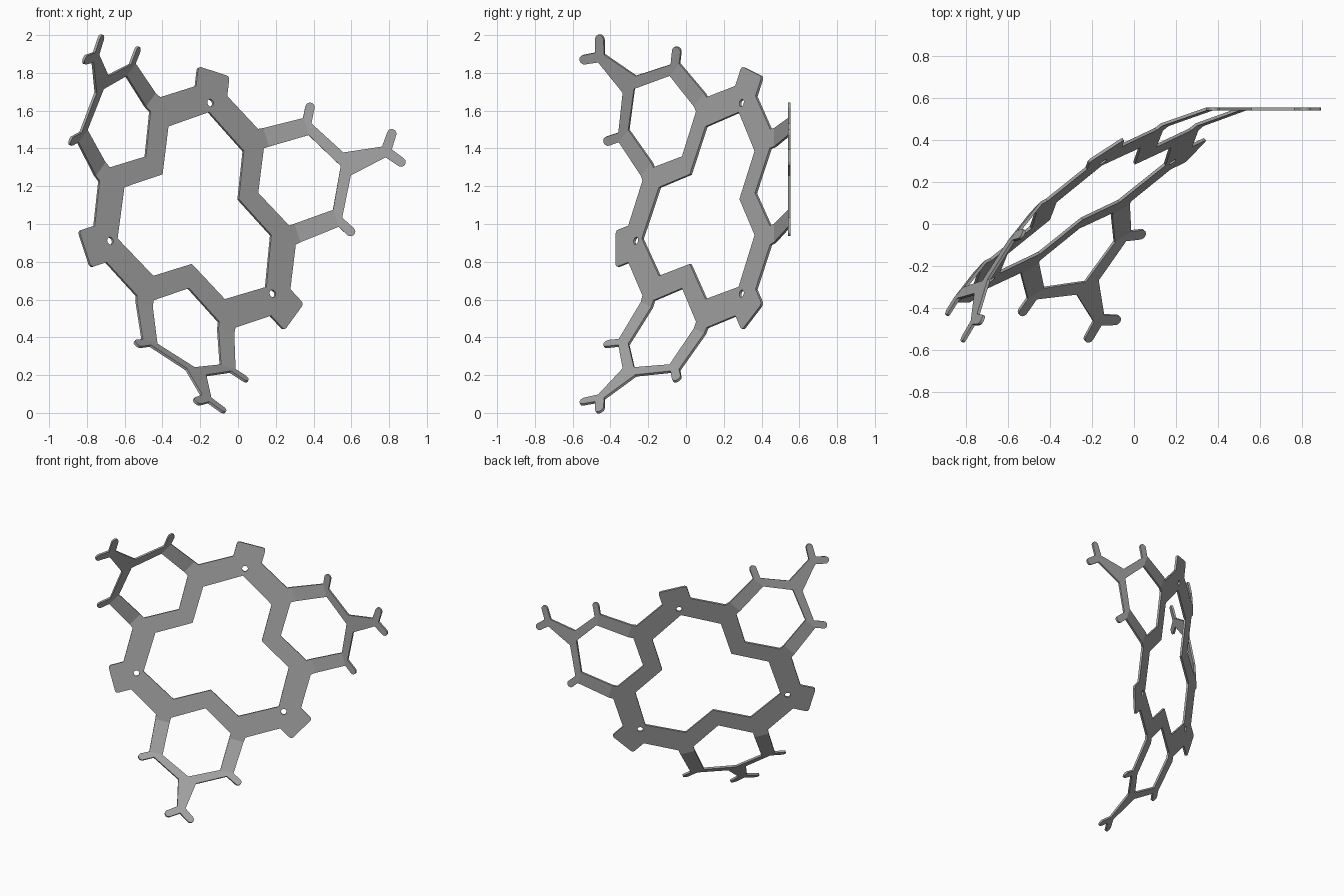
import bpy, bmesh, math
from mathutils import Vector, Matrix

cube = bpy.data.objects.get("Cube")
if cube:
    bpy.data.objects.remove(cube, do_unlink=True)

# Frame of the flat ring: origin, wing direction, side direction, face normal
CENTRE = Vector((-0.217, 0.113, 1.06))
U = Vector((0.755, 0.608, 0.245)).normalized()
V = Vector((-0.3106, 0, 0.9506)).normalized()
N = U.cross(V).normalized()

# Each wing bends twice by the same angle
BEND = math.radians(18.7)
FOLD, STRIP = 0.59, 0.233
THICK = 0.014
FOLD_2 = FOLD * math.cos(2 * BEND) + STRIP * math.cos(BEND)


def ring_point(s, v):
    return Vector((s, v, 0))


def strip_point(s, v):
    d = s - FOLD
    return Vector((FOLD + d * math.cos(BEND), v, d * math.sin(BEND)))


def tip_point(h, v):
    d = h - FOLD_2
    base = strip_point(FOLD + STRIP, v)
    return base + Vector((d * math.cos(2 * BEND), 0, d * math.sin(2 * BEND)))


def arc(cx, cy, r, start, end, steps=8):
    angles = [math.radians(start + (end - start) * i / steps) for i in range(steps + 1)]
    return [(cx + r * math.cos(a), cy + r * math.sin(a)) for a in angles]


def on_tab(points):
    """Turn (outward, sideways) points onto the tab axis at sixty degrees."""
    c, s = math.cos(math.pi / 3), math.sin(math.pi / 3)
    return [(r * c + t * s, r * s - t * c) for r, t in points]


# Half of one sector: ring, bent strip and wing tip
tab = [(0.68, 0.102)] + arc(0.77, 0.082, 0.02, 90, 0, 4) + [(0.79, 0)]
hole = arc(0.6135, 0, 0.02, 0, 180, 8)
ring_half = ([(0.288, 0), (0.424, 0), (0.552, 0.215), (FOLD, 0.215), (FOLD, 0.318), (0.555, 0.322)]
             + on_tab(tab + hole + [(0.562, 0)]) + [(0.42, 0.234)])
strip_half = [(FOLD, 0.215), (FOLD + STRIP, 0.208), (FOLD + STRIP, 0.303), (FOLD, 0.318)]
nub = arc(0.742, 0.346, 0.025, 150, -30)
prong = arc(1.11, 0.079, 0.025, 147, -33)
tip_half = ([(0.80, 0), (1.085, 0)] + prong[::-1]
            + [(1.04, 0.03), (0.836, 0.064), (0.723, 0.2625)] + nub[::-1]
            + [(FOLD_2, 0.303), (FOLD_2, 0.208)])

# Mirror the half sector and repeat it three times
bm = bmesh.new()
for turn in range(3):
    spin = Matrix.Rotation(turn * math.tau / 3, 3, 'Z')
    for side in (1, -1):
        for outline, place in ((ring_half, ring_point), (strip_half, strip_point), (tip_half, tip_point)):
            corners = []
            for s, v in outline[::side]:
                p = spin @ place(s, v * side)
                corners.append(bm.verts.new(CENTRE + U * p.x + V * p.y + N * p.z))
            bm.faces.new(corners)
bmesh.ops.remove_doubles(bm, verts=bm.verts, dist=0.0005)
bmesh.ops.recalc_face_normals(bm, faces=bm.faces)

mesh = bpy.data.meshes.new("bent_ring_plate")
bm.to_mesh(mesh)
bm.free()
plate = bpy.data.objects.new("bent_ring_plate", mesh)
bpy.context.collection.objects.link(plate)

# Sheet thickness
solid = plate.modifiers.new("thickness", 'SOLIDIFY')
solid.thickness = THICK
solid.offset = 0
solid.use_even_offset = True

# Plain grey
grey = bpy.data.materials.new("plain_grey")
grey.use_nodes = True
colour = (0.38, 0.38, 0.38, 1)
grey.diffuse_color = colour
grey.node_tree.nodes["Principled BSDF"].inputs["Base Color"].default_value = colour
mesh.materials.append(grey)
